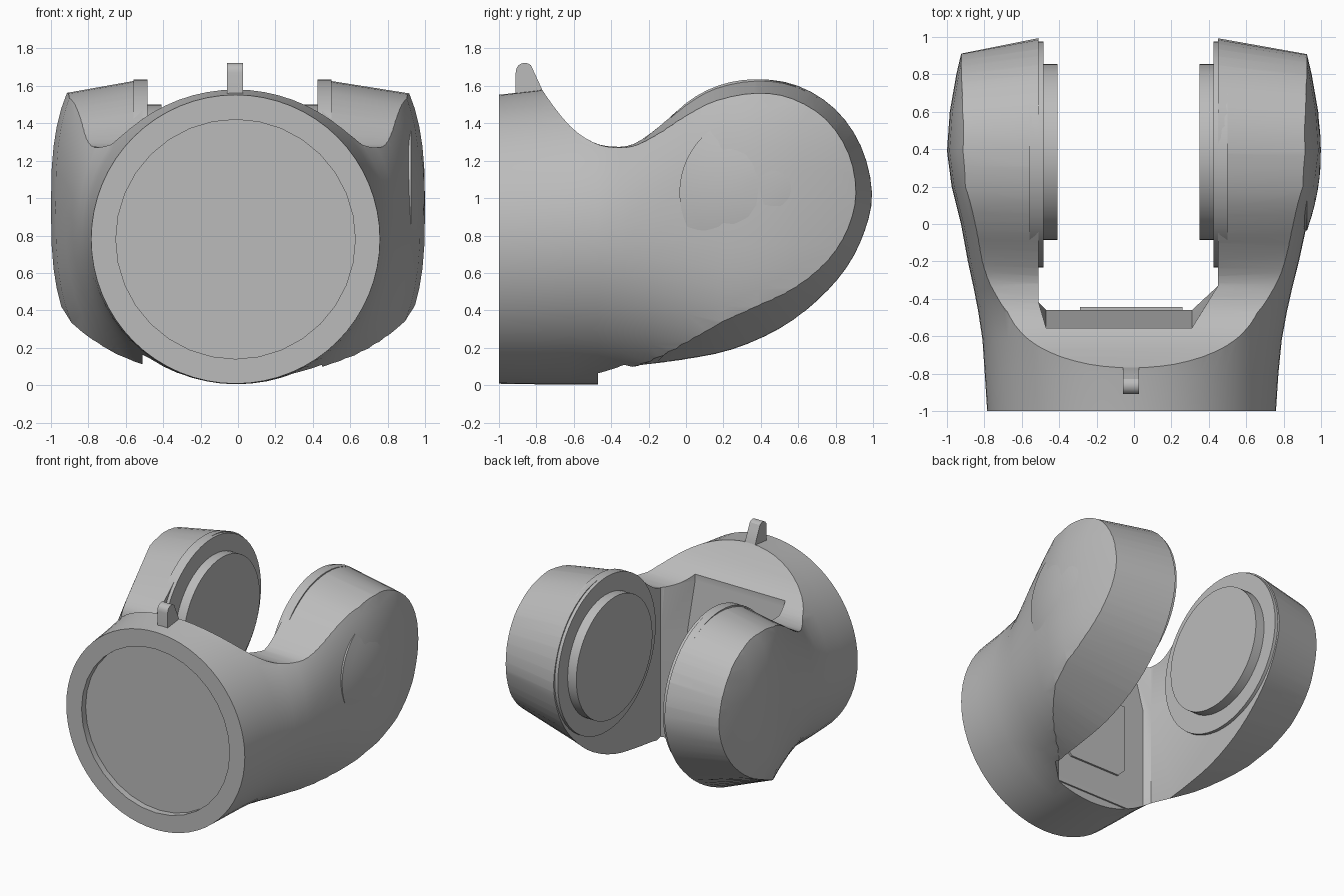
import bpy, bmesh, math
from mathutils import Vector

cube = bpy.data.objects.get("Cube")
if cube:
    bpy.data.objects.remove(cube, do_unlink=True)

grey = bpy.data.materials.new("plain_grey")
grey.use_nodes = True
COLOUR = (0.5, 0.5, 0.5, 1)
grey.diffuse_color = COLOUR
grey.node_tree.nodes["Principled BSDF"].inputs["Base Color"].default_value = COLOUR


def loft(name, rings):
    """Skin closed rings of equal length and cap both ends."""
    bm = bmesh.new()
    rows = [[bm.verts.new(p) for p in ring] for ring in rings]
    n = len(rows[0])
    for a, b in zip(rows, rows[1:]):
        for i in range(n):
            j = (i + 1) % n
            bm.faces.new((a[i], a[j], b[j], b[i]))
    bm.faces.new(rows[0])
    bm.faces.new(rows[-1])
    bmesh.ops.recalc_face_normals(bm, faces=bm.faces)
    mesh = bpy.data.meshes.new(name)
    bm.to_mesh(mesh)
    bm.free()
    mesh.materials.append(grey)
    obj = bpy.data.objects.new(name, mesh)
    bpy.context.collection.objects.link(obj)
    return obj


def activate(obj):
    bpy.ops.object.select_all(action='DESELECT')
    obj.select_set(True)
    bpy.context.view_layer.objects.active = obj


def smooth(obj, angle=28):
    activate(obj)
    bpy.ops.object.shade_smooth_by_angle(angle=math.radians(angle))


def boolean(obj, cutter, operation):
    mod = obj.modifiers.new("cut", 'BOOLEAN')
    mod.operation, mod.object, mod.solver = operation, cutter, 'EXACT'
    activate(obj)
    bpy.ops.object.modifier_apply(modifier=mod.name)
    bpy.data.objects.remove(cutter, do_unlink=True)


def circle_x(x, r, y=0.385, z=1.03, n=56):
    return [(x, y + r * math.cos(math.tau * i / n), z + r * math.sin(math.tau * i / n))
            for i in range(n)]


def circle_y(y, r, x=-0.013, z=0.78, n=32):
    return [(x + r * math.cos(math.tau * i / n), y, z + r * math.sin(math.tau * i / n))
            for i in range(n)]


# Outer skin: round at the front, widening to a bulging pair of cheeks
# (y, half width, half height, centre z, squareness)
stations = [
    (-1.0, .772, .772, .78, 2), (-.8, .785, .785, .79, 2), (-.62, .80, .80, .805, 2),
    (-.47, .825, .81, .815, 2), (-.35, .85, .85, .845, 2.1), (-.2, .885, .91, .89, 2.25),
    (0, .925, 1, .93, 2.5), (.2, .975, 1.05, .95, 2.8), (.39, 1, 1.05, .95, 2.8),
    (.6, .985, 1.05, .95, 2.8), (.8, .95, 1.05, .95, 2.8), (.95, .915, 1.05, .95, 2.8),
    (1.1, .87, 1.05, .95, 2.8)]


def skin_ring(y, a, h, cz, power, n=64):
    ring = []
    for i in range(n):
        t = math.tau * i / n
        c, s = math.cos(t), math.sin(t)
        shift = -0.013 * max(0, min(1, -y / 0.8))
        ring.append((shift + a * math.copysign(abs(c) ** (2 / power), c), y,
                     cz + h * math.copysign(abs(s) ** (2 / power), s)))
    return ring


body = loft("yoke_body", [skin_ring(*s) for s in stations])

# Side silhouette: y, z on the inner face, then y, z on the outer rim
outline = [
    (-.87, 1.75, -.87, 1.75), (-.75, 1.55, -.75, 1.55), (-.62, 1.385, -.62, 1.385),
    (-.5, 1.3, -.5, 1.3), (-.39, 1.275, -.4, 1.27), (-.28, 1.29, -.28, 1.275),
    (-.15, 1.38, -.15, 1.335), (0, 1.51, 0, 1.43), (.16, 1.6, .17, 1.52),
    (.38, 1.64, .38, 1.56), (.6, 1.605, .57, 1.53), (.8, 1.48, .75, 1.42),
    (.94, 1.28, .87, 1.24), (1, 1.03, .91, 1.03), (.96, .82, .87, .84),
    (.86, .62, .77, .67), (.7, .44, .6, .52), (.5, .29, .4, .42),
    (.25, .18, .17, .34), (0, .13, -.04, .27), (-.25, .1, -.25, .18),
    (-.47, .065, -.47, .065)]
pts = [Vector(p) for p in outline]
curve = []
for i in range(len(pts) - 1):
    p0, p1, p2, p3 = pts[max(i - 1, 0)], pts[i], pts[i + 1], pts[min(i + 2, len(pts) - 1)]
    for k in range(3):
        t = k / 3
        curve.append(0.5 * (2 * p1 + (p2 - p0) * t + (2 * p0 - 5 * p1 + 4 * p2 - p3) * t * t
                            + (3 * p1 - p0 - 3 * p2 + p3) * t ** 3))
curve.append(pts[-1])
curve += [Vector((y, z, y, z)) for y, z in ((-.47, -.1), (-1.1, -.1), (-1.1, 1.75))]


def side_ring(x, f):
    return [(x, p[0] + (p[2] - p[0]) * f, p[1] + (p[3] - p[1]) * f) for p in curve]


side = loft("side_cutter", [side_ring(-1.05, 1.27), side_ring(-.48, 0),
                            side_ring(.41, 0), side_ring(1.05, 1.27)])
boolean(body, side, 'INTERSECT')


# Slot between the two arms, with a leaning upper wall
def slot_ring(z, wall):
    return [(-.51, 1.5, z), (-.51, -.42, z), (-.47, wall, z),
            (.31, wall, z), (.45, -.33, z), (.45, 1.5, z)]


slot = loft("slot_cutter", [slot_ring(-.3, -.46), slot_ring(.92, -.46),
                            slot_ring(1.28, -.555), slot_ring(2, -.555)])
boolean(body, slot, 'DIFFERENCE')

# Shallow round recess in the front
recess = loft("recess_cutter", [circle_y(-1.2, .64), circle_y(-.95, .64)])
boolean(body, recess, 'DIFFERENCE')
smooth(body)

# Raised rims and pivot pads on the inside of each arm
for label, wall, s in (("right", -.51, 1), ("left", .45, -1)):
    smooth(loft(label + "_arm_rim", [circle_x(wall - .05 * s, .605, .372),
                                     circle_x(wall + .025 * s, .605, .372)]))
    smooth(loft(label + "_pivot_pad", [circle_x(wall - .05 * s, .47),
                                       circle_x(wall + .1 * s, .47)]))

# Domed cover on the left cheek
dome = [circle_x(.86, .42)]
for k in range(6):
    r = .42 * (1 - k / 6)
    dome.append(circle_x(1 - .075 * (r / .42) ** 2, r))
smooth(loft("left_cheek_dome", dome))

# Raised plate on the slot wall
x0, x1, zlow, zhigh, c = -.29, .26, .3, .88, .06
plate_shape = [(x0 + c, zlow), (x1 - c, zlow), (x1, zlow + c), (x1, zhigh),
               (x0, zhigh), (x0, zlow + c)]
loft("slot_wall_plate", [[(x, y, z) for x, z in plate_shape] for y in (-.5, -.445)])

# Round-topped tab on the crown
tab = [(-.91, 1.5), (-.91, 1.67)]
tab += [(-.862 - .048 * math.cos(a), 1.675 + .048 * math.sin(a))
        for a in (math.pi * k / 8 for k in range(1, 7))]
tab += [(-.81, 1.67), (-.755, 1.55), (-.755, 1.5)]
smooth(loft("top_tab", [[(x, y, z) for y, z in tab] for x in (-.06, .028)]))
